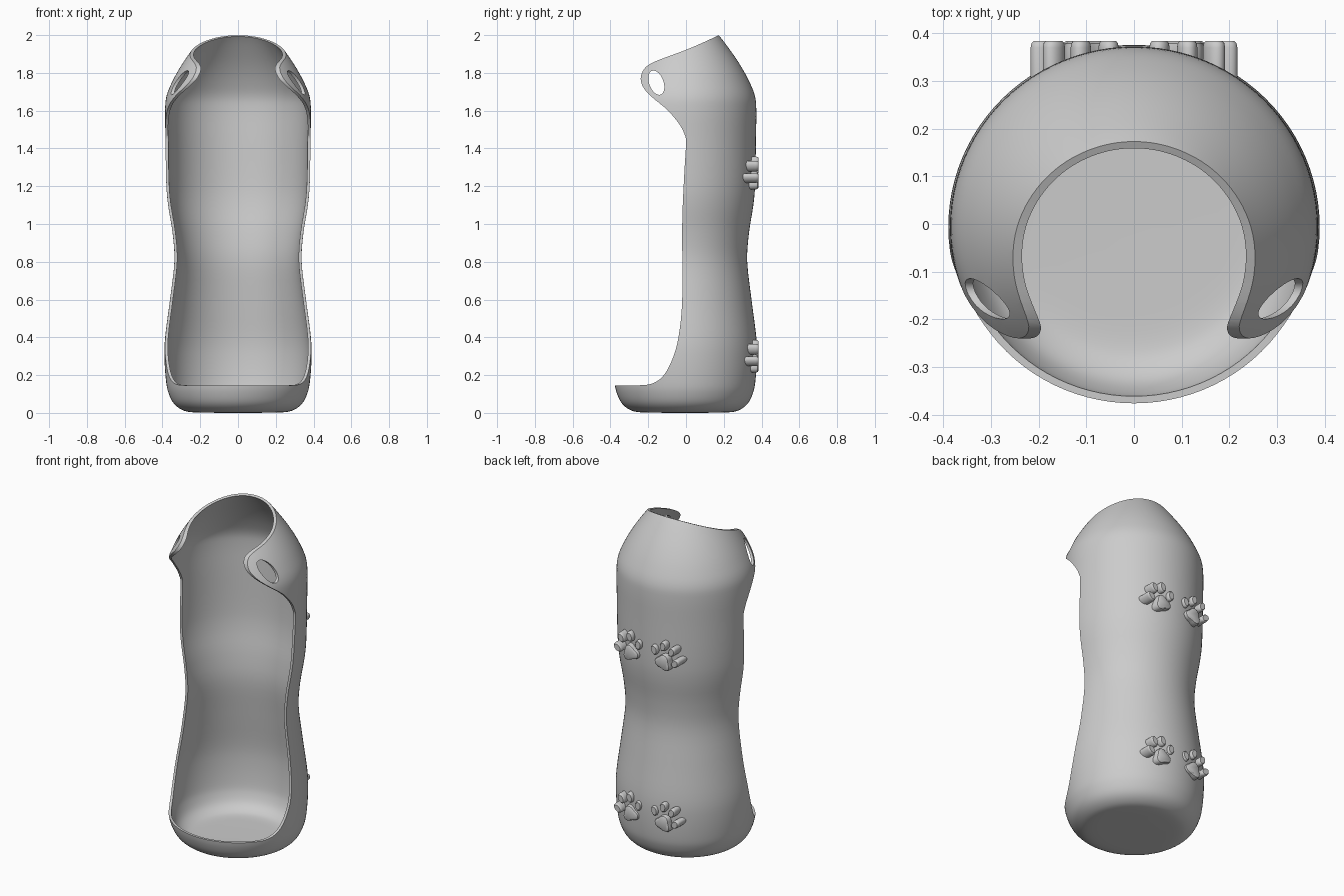
import bpy, bmesh, math
from mathutils import Vector

cube = bpy.data.objects.get("Cube")
if cube:
    bpy.data.objects.remove(cube, do_unlink=True)

grey = bpy.data.materials.new("plain grey")
grey.use_nodes = True
grey.diffuse_color = (0.6, 0.6, 0.6, 1)
grey.node_tree.nodes["Principled BSDF"].inputs["Base Color"].default_value = (0.6, 0.6, 0.6, 1)

WALL = 0.015
DEPTH = 0.98      # body is slightly flattened front to back
SHIFT = -0.006


def smooth_path(points, steps=4):
    """Catmull-Rom curve through 2D points."""
    p = [Vector(q) for q in points]
    p = [2 * p[0] - p[1]] + p + [2 * p[-1] - p[-2]]
    out = []
    for i in range(1, len(p) - 2):
        a, b, c, d = p[i - 1:i + 3]
        for k in range(steps):
            t = k / steps
            out.append(0.5 * (2 * b + (c - a) * t + (2 * a - 5 * b + 4 * c - d) * t * t
                              + (3 * b - a - 3 * c + d) * t ** 3))
    return out + [p[-2]]


def make_object(name, bm):
    bmesh.ops.recalc_face_normals(bm, faces=bm.faces)
    mesh = bpy.data.meshes.new(name)
    bm.to_mesh(mesh)
    bm.free()
    mesh.materials.append(grey)
    ob = bpy.data.objects.new(name, mesh)
    bpy.context.collection.objects.link(ob)
    return ob


def prism_x(name, outline, half_width=0.6):
    """Extrude a (y, z) outline across the whole model."""
    bm = bmesh.new()
    face = bm.faces.new([bm.verts.new((-half_width, y, z)) for y, z in outline])
    ext = bmesh.ops.extrude_face_region(bm, geom=[face])["geom"]
    bmesh.ops.translate(bm, vec=(2 * half_width, 0, 0),
                        verts=[v for v in ext if isinstance(v, bmesh.types.BMVert)])
    ob = make_object(name, bm)
    ob.hide_render = True
    return ob


def shade(ob):
    bpy.ops.object.select_all(action="DESELECT")
    ob.select_set(True)
    bpy.context.view_layer.objects.active = ob
    bpy.ops.object.shade_smooth_by_angle(angle=math.radians(35))


# Hollow body: outer profile lathed together with an inward offset of itself
outer = smooth_path([(0, 0), (0.15, 0.001), (0.25, 0.004), (0.3, 0.018), (0.34, 0.05), (0.366, 0.1),
                     (0.38, 0.16), (0.389, 0.28), (0.386, 0.4), (0.36, 0.6), (0.337, 0.8),
                     (0.346, 0.95), (0.37, 1.1), (0.38, 1.22), (0.384, 1.45), (0.386, 1.6),
                     (0.378, 1.68), (0.345, 1.76), (0.3, 1.84), (0.245, 1.92), (0.182, 2.0),
                     (0.12, 2.06)])
inner = []
for i, p in enumerate(outer):
    t = (outer[min(i + 1, len(outer) - 1)] - outer[max(i - 1, 0)]).normalized()
    inner.append(p + Vector((-t.y, t.x)) * WALL)
inner[0].x = 0
bm = bmesh.new()
verts = [bm.verts.new((r, 0, z)) for r, z in outer + inner[::-1]]
edges = [bm.edges.new(pair) for pair in zip(verts, verts[1:])]
bmesh.ops.spin(bm, geom=verts + edges, axis=(0, 0, 1), cent=(0, 0, 0),
               angle=math.tau, steps=96, use_duplicate=False)
bmesh.ops.remove_doubles(bm, verts=bm.verts, dist=0.0002)
for v in bm.verts:
    v.co.y = v.co.y * DEPTH + SHIFT
body = make_object("hollow_body", bm)

# Front opening: everything ahead of this side curve is removed
edge = smooth_path([(0.3, 2.055), (0.175, 2.0), (0.1, 1.965), (0, 1.922), (-0.1, 1.885), (-0.18, 1.853),
                    (-0.222, 1.82), (-0.24, 1.77), (-0.224, 1.72), (-0.18, 1.672), (-0.1, 1.605),
                    (-0.04, 1.535), (-0.01, 1.48), (0, 1.43), (-0.01, 1.25), (-0.02, 1.0),
                    (-0.02, 0.6), (-0.04, 0.4), (-0.07, 0.29), (-0.11, 0.21), (-0.15, 0.17),
                    (-0.2, 0.15), (-0.28, 0.146), (-0.6, 0.146)])
opening = prism_x("opening_cutter", [tuple(p) for p in edge] + [(-0.6, 2.3), (0.3, 2.3)])

# Slanted oval strap holes through both ear tabs
oval = []
for k in range(40):
    a = math.tau * k / 40
    u, v = 0.038 * math.cos(a), 0.067 * math.sin(a)
    c, s = math.cos(0.35), math.sin(0.35)
    oval.append((-0.157 + u * c - v * s, 1.748 + u * s + v * c))
holes = prism_x("strap_hole_cutter", oval)

for cutter in (opening, holes):
    mod = body.modifiers.new(cutter.name, "BOOLEAN")
    mod.operation = "DIFFERENCE"
    mod.solver = "EXACT"
    mod.object = cutter
bpy.context.view_layer.update()
cut = bpy.data.meshes.new_from_object(body.evaluated_get(bpy.context.evaluated_depsgraph_get()))
body.modifiers.clear()
body.data = cut
for cutter in (opening, holes):
    bpy.data.objects.remove(cutter, do_unlink=True)
shade(body)


# Raised paw prints on the back
def add_pad(bm, outline):
    """Pad from the curved wall out to a rounded flat end."""
    cx = sum(x for x, z in outline) / len(outline)
    cz = sum(z for x, z in outline) / len(outline)
    rings = []
    for y, s in ((None, 1), (0.370, 1), (0.379, 0.93), (0.384, 0.75)):
        ring = []
        for x, z in outline:
            px, pz = cx + (x - cx) * s, cz + (z - cz) * s
            wall = 0.365 * math.sqrt(1 - (px / 0.378) ** 2)
            ring.append(bm.verts.new((px, wall if y is None else y, pz)))
        rings.append(ring)
    n = len(outline)
    for a, b in zip(rings, rings[1:]):
        for i in range(n):
            bm.faces.new((a[i], a[(i + 1) % n], b[(i + 1) % n], b[i]))
    bm.faces.new(rings[0])
    bm.faces.new(rings[-1])


def paw(name, side, height):
    tilt = math.radians(20)

    def place(u, v):
        x = u * math.cos(tilt) + v * math.sin(tilt)
        return side * (0.122 + x), height - u * math.sin(tilt) + v * math.cos(tilt)

    bm = bmesh.new()
    turns = [math.tau * k / 30 for k in range(30)]
    # three-lobed palm
    palm = []
    for a in turns:
        r = 0.044 * (1 + 0.16 * math.cos(3 * (a - math.pi / 2)))
        palm.append(place(1.1 * r * math.cos(a), -0.042 + r * math.sin(a)))
    add_pad(bm, palm)
    # four toes fanned around it
    for u, v, lean in ((-0.073, 0.0, 0.5), (-0.03, 0.052, 0.15), (0.03, 0.052, -0.15), (0.073, 0.0, -0.5)):
        toe = []
        for a in turns:
            p, q = 0.021 * math.cos(a), 0.03 * math.sin(a)
            toe.append(place(u + p * math.cos(lean) - q * math.sin(lean),
                             v + p * math.sin(lean) + q * math.cos(lean)))
        add_pad(bm, toe)
    shade(make_object(name, bm))


for level, height in (("upper", 1.268), ("lower", 0.298)):
    for label, side in (("left", 1), ("right", -1)):
        paw(f"{level}_{label}_paw_print", side, height)
